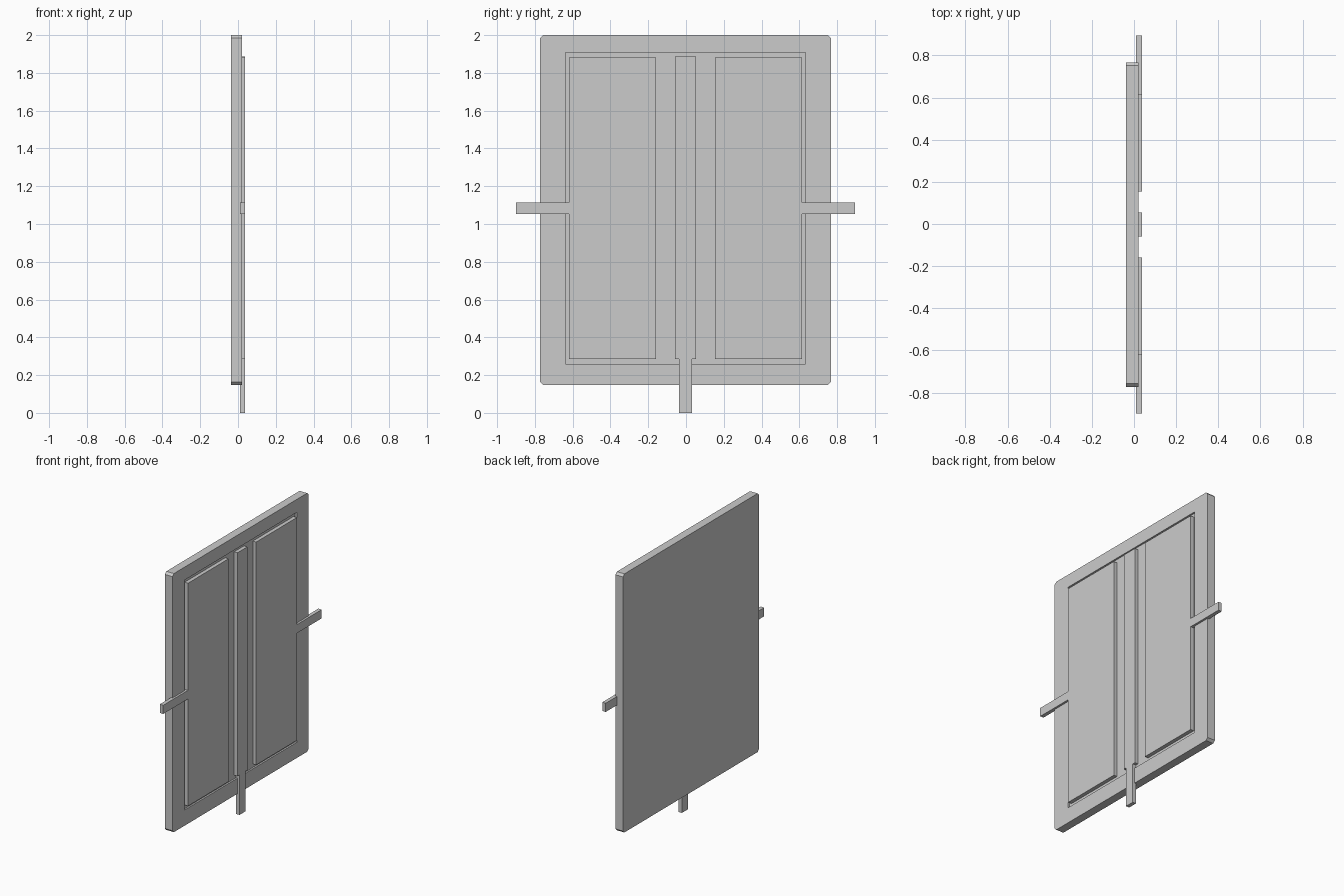
import bpy, bmesh

if "Cube" in bpy.data.objects:
    bpy.data.objects.remove(bpy.data.objects["Cube"])

BACK, FLOOR, FACE, FRONT = -0.038, 0.01, 0.022, 0.037   # depths along x
MID = -0.0025                                           # y of the symmetry line


def slab(name, outline, x0, x1):
    """Extrude a (y, z) outline from x0 to x1."""
    bm = bmesh.new()
    base = bm.faces.new([bm.verts.new((x0, MID + y, z)) for y, z in outline])
    ext = bmesh.ops.extrude_face_region(bm, geom=[base])["geom"]
    verts = [v for v in ext if isinstance(v, bmesh.types.BMVert)]
    bmesh.ops.translate(bm, vec=(x1 - x0, 0, 0), verts=verts)
    bmesh.ops.recalc_face_normals(bm, faces=bm.faces)
    mesh = bpy.data.meshes.new(name)
    bm.to_mesh(mesh)
    bm.free()
    obj = bpy.data.objects.new(name, mesh)
    bpy.context.collection.objects.link(obj)
    return obj


def rect(w, z0, z1):
    return [(-w, z0), (w, z0), (w, z1), (-w, z1)]


# Backing plate with clipped corners and a shallow recess in its +x face
W, Z0, Z1, C = 0.77, 0.148, 2.0, 0.016
corners = [(-W, Z0 + C), (-W + C, Z0), (W - C, Z0), (W, Z0 + C),
           (W, Z1 - C), (W - C, Z1), (-W + C, Z1), (-W, Z1 - C)]
plate = slab("backing_plate", corners, BACK, FACE)
cutter = slab("recess_cutter", rect(0.636, 0.26, 1.907), FLOOR, FACE + 0.1)
cutter.hide_render = True
cutter.hide_set(True)
cut = plate.modifiers.new("recess", "BOOLEAN")
cut.operation = "DIFFERENCE"
cut.solver = "EXACT"
cut.object = cutter

# Two side panels, each with a tab reaching past the plate edge
panel = [(0.156, 0.286), (0.616, 0.286), (0.616, 1.053), (0.897, 1.053),
         (0.897, 1.115), (0.616, 1.115), (0.616, 1.882), (0.156, 1.882)]
for name, side in (("left_panel", -1), ("right_panel", 1)):
    slab(name, [(side * y, z) for y, z in panel], FLOOR, FRONT)

# Centre strip with a narrower tab running down to the ground
half = [(0.034, 0.0), (0.034, 0.286), (0.056, 0.286), (0.056, 1.886)]
slab("centre_strip", half + [(-y, z) for y, z in reversed(half)], FLOOR, FRONT)
